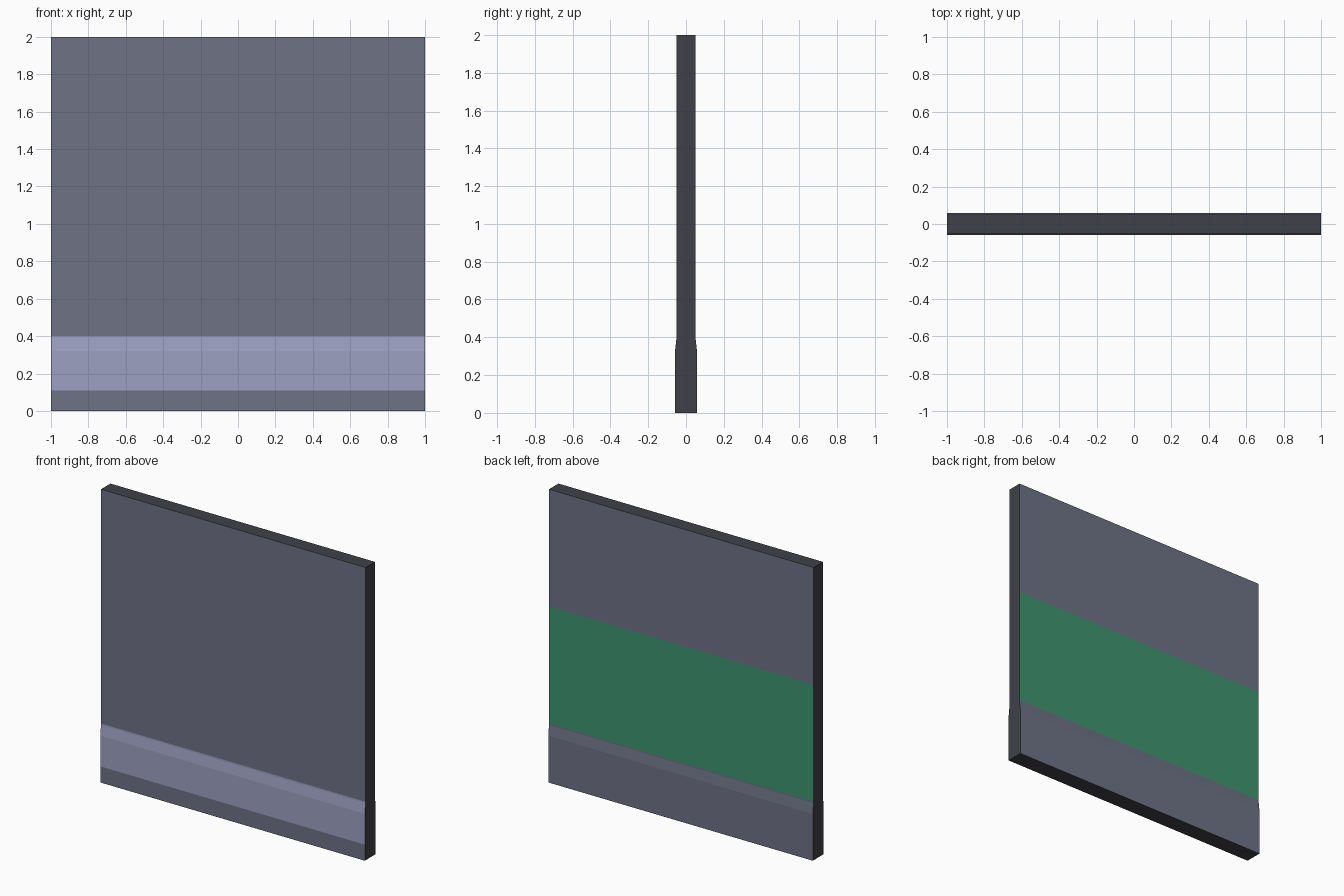
import bpy, bmesh

if "Cube" in bpy.data.objects:
    bpy.data.objects.remove(bpy.data.objects["Cube"])

def material(name, rgb):
    m = bpy.data.materials.new(name)
    m.diffuse_color = (*rgb, 1)
    m.use_nodes = True
    m.node_tree.nodes["Principled BSDF"].inputs["Base Color"].default_value = m.diffuse_color
    return m

mats = [material("wall grey", (0.156, 0.171, 0.235)),
        material("pale lavender", (0.337, 0.356, 0.539)),
        material("stripe green", (0.048, 0.296, 0.162)),
        material("dark edge", (0.051, 0.053, 0.065))]

# Wall cross-section: (half thickness, height), mirrored front to back
half = [(0.059, 0), (0.059, 0.11), (0.059, 0.32), (0.051, 0.39),
        (0.051, 0.40), (0.051, 1.2), (0.051, 2.0)]
profile = [(-y, z) for y, z in half] + [(y, z) for y, z in reversed(half)]

bm = bmesh.new()
left = [bm.verts.new((-1, y, z)) for y, z in profile]
right = [bm.verts.new((1, y, z)) for y, z in profile]
n = len(profile)
for i in range(n):
    j = (i + 1) % n
    bm.faces.new((left[i], left[j], right[j], right[i]))
bm.faces.new(left)
bm.faces.new(right)
bmesh.ops.recalc_face_normals(bm, faces=bm.faces[:])

# Colour by direction and height: dark ends, front skirting band, back stripe
for f in bm.faces:
    z = f.calc_center_median().z
    if abs(f.normal.y) < 0.5:
        f.material_index = 3
    elif f.normal.y < 0 and 0.11 < z < 0.4:
        f.material_index = 1
    elif f.normal.y > 0 and 0.4 < z < 1.2:
        f.material_index = 2

mesh = bpy.data.meshes.new("wall_panel")
bm.to_mesh(mesh)
bm.free()
for m in mats:
    mesh.materials.append(m)
bpy.context.collection.objects.link(bpy.data.objects.new("wall_panel", mesh))
